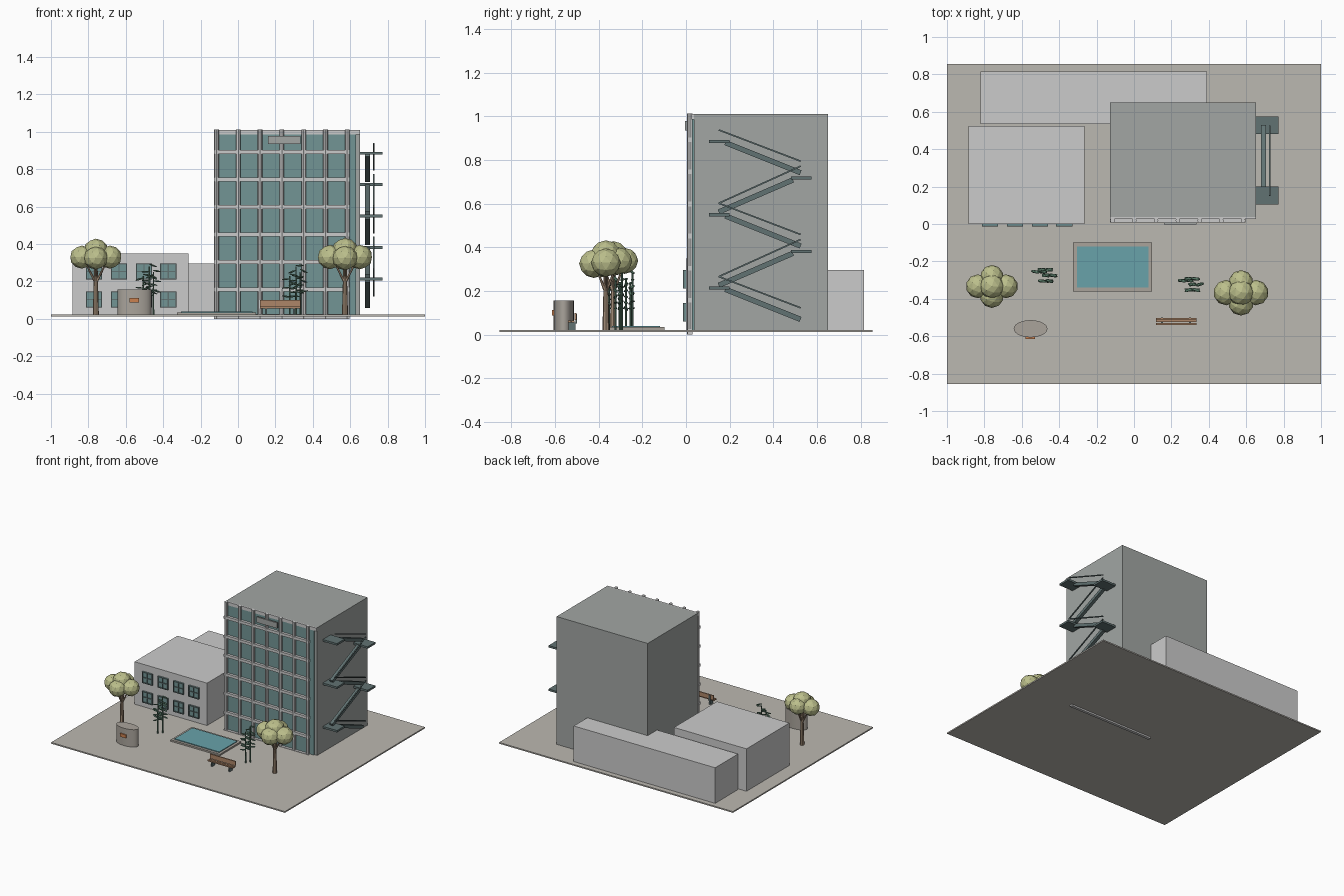
import bpy, math, random
from mathutils import Vector

if "Cube" in bpy.data.objects:
    bpy.data.objects.remove(bpy.data.objects["Cube"])

random.seed(4)


def mat(name, c):
    m = bpy.data.materials.new(name)
    m.diffuse_color = (*c, 1)
    m.use_nodes = True
    m.node_tree.nodes["Principled BSDF"].inputs["Base Color"].default_value = m.diffuse_color
    return m


PAVING = mat("paving", (0.50, 0.48, 0.44))
GLASS = mat("glass", (0.17, 0.30, 0.30))
WATER = mat("water", (0.14, 0.36, 0.40))
CONCRETE = mat("concrete", (0.36, 0.38, 0.37))
STEEL = mat("steel", (0.12, 0.17, 0.17))
STONE = mat("stone", (0.40, 0.37, 0.33))
WOOD = mat("wood", (0.42, 0.24, 0.14))
ORANGE = mat("orange", (0.60, 0.22, 0.08))
BARK = mat("bark", (0.36, 0.26, 0.18))
LEAF = mat("leaf", (0.50, 0.52, 0.26))
DARKLEAF = mat("dark_leaf", (0.10, 0.20, 0.14))


def finish(name, m):
    o = bpy.context.object
    o.name = name
    if m:
        o.data.materials.append(m)
    return o


def box(name, x0, x1, y0, y1, z0, z1, m=None):
    bpy.ops.mesh.primitive_cube_add(size=1, location=((x0 + x1) / 2, (y0 + y1) / 2, (z0 + z1) / 2))
    bpy.context.object.scale = (x1 - x0, y1 - y0, z1 - z0)
    return finish(name, m)


def rod(name, a, b, r0, r1, m, n=8):
    a, b = Vector(a), Vector(b)
    d = b - a
    bpy.ops.mesh.primitive_cone_add(vertices=n, radius1=r0, radius2=r1, depth=d.length, location=(a + b) / 2,
                                    rotation=d.to_track_quat('Z', 'Y').to_euler())
    return finish(name, m)


def beam(name, x0, x1, a, b, t, m):
    # sloped box in the yz plane, from a to b
    dy, dz = b[0] - a[0], b[1] - a[1]
    bpy.ops.mesh.primitive_cube_add(size=1, location=((x0 + x1) / 2, (a[0] + b[0]) / 2, (a[1] + b[1]) / 2),
                                    rotation=(math.atan2(dz, dy), 0, 0))
    bpy.context.object.scale = (x1 - x0, math.hypot(dy, dz), t)
    return finish(name, m)


# Site and building masses
G = 0.022
box("ground_slab", -1, 1, -0.855, 0.855, 0.012, G, PAVING)
box("tower", -0.127, 0.652, 0.037, 0.65, G, 1.01, CONCRETE)
box("low_wing", -0.885, -0.265, 0, 0.525, G, 0.35)
box("rear_wing", -0.82, 0.39, 0.535, 0.815, G, 0.297)

# Curtain wall: glass sheet with a grid of columns and bands
box("curtain_glass", -0.12, 0.63, 0.028, 0.038, G, 0.985, GLASS)
for i in range(7):
    x = -0.115 + i * 0.1165
    rod("facade_column", (x, 0.018, 0), (x, 0.018, 1.013), 0.0125, 0.0125, None)
for i in range(7):
    z = 0.0125 + i * 0.147
    box("facade_band", -0.128, 0.597, 0.008, 0.03, z - 0.0125, z + 0.0125 if i == 0 else z + 0.009)
box("facade_top_band", -0.127, 0.652, 0.026, 0.037, 0.985, 1.01)
box("blank_sign", 0.16, 0.335, -0.004, 0.008, 0.935, 0.978, CONCRETE)

# Windows of the low wing
for x in (-0.77, -0.637, -0.503, -0.373):
    for z in (0.103, 0.254):
        h = 0.043
        box("window_glass", x - h, x + h, -0.008, 0.002, z - h, z + h, GLASS)
        for s in (-1, 0, 1):
            w = 0.003
            c = s * (h - w)
            box("window_upright", x + c - w, x + c + w, -0.014, 0, z - h, z + h, STEEL)
            box("window_rail", x - h, x + h, -0.014, 0, z + c - w, z + c + w, STEEL)

# Zigzag outside stair
for i in range(5):
    z = 0.213 + i * 0.168
    near = i % 2 == 0
    y = 0.105 if near else 0.48
    box("stair_landing", 0.65, 0.773, y, y + 0.095, z - 0.007, z + 0.008, STEEL)
    if near:
        a, b = (0.18, z - 0.005), (0.525, z - 0.143)
        ra, rb = (0.15, z + 0.053), (0.525, z - 0.09)
    else:
        a, b = (0.49, z - 0.008), (0.15, z - 0.155)
        ra, rb = (0.525, z + 0.055), (0.15, z - 0.115)
    beam("stair_flight", 0.68, 0.706, a, b, 0.024, STEEL)
    beam("stair_handrail", 0.721, 0.729, ra, rb, 0.007, STEEL)

# Pool
for s in (0, 1):
    y = (-0.36, -0.12)[s]
    x = (-0.325, 0.075)[s]
    box("pool_rim", -0.325, 0.097, y, y + 0.021, G, 0.034, STONE)
    box("pool_rim_side", x, x + 0.021, -0.34, -0.12, G, 0.034, STONE)
box("pool_water", -0.306, 0.077, -0.34, -0.12, G, 0.04, WATER)

# Bench
for y in (-0.541, -0.524):
    box("bench_seat_slat", 0.117, 0.335, y, y + 0.013, 0.056, 0.065, WOOD)
box("bench_back", 0.117, 0.335, -0.511, -0.502, 0.066, 0.1, WOOD)
for x in (0.15, 0.3):
    box("bench_leg", x - 0.006, x + 0.006, -0.538, -0.506, G, 0.056, STEEL)
    box("bench_back_post", x - 0.006, x + 0.006, -0.506, -0.5, 0.05, 0.095, STEEL)

# Oval stone marker with a plain plaque
bpy.ops.mesh.primitive_cylinder_add(vertices=32, radius=1, depth=0.134, location=(-0.553, -0.56, G + 0.067))
bpy.context.object.scale = (0.09, 0.046, 1)
bpy.ops.object.transform_apply(location=False, rotation=False, scale=True)
bpy.ops.object.shade_smooth_by_angle()
finish("stone_marker", STONE)
box("marker_plaque", -0.58, -0.53, -0.614, -0.6, 0.087, 0.112, ORANGE)

# Round trees
for x, y, k in ((-0.76, -0.333, 1.0), (0.572, -0.367, 1.06)):
    rod("tree_trunk", (x, y, G), (x, y, 0.3), 0.016, 0.009, BARK)
    for dx, dy in ((1, 0), (-1, 0), (0, 1), (0, -1)):
        rod("tree_branch", (x, y, 0.19), (x + dx * 0.06, y + dy * 0.045, 0.31), 0.007, 0.004, BARK, 6)
    for dx, dy, z, r in ((0, 0, 0.365, 0.066), (1, 0, 0.33, 0.064), (-1, 0, 0.33, 0.064),
                         (0, 1, 0.338, 0.062), (0, -1, 0.325, 0.064)):
        bpy.ops.mesh.primitive_ico_sphere_add(subdivisions=2, radius=r * k,
                                              location=(x + dx * 0.075 * k, y + dy * 0.052 * k, z))
        bpy.context.object.scale.z = 0.96
        finish("tree_crown", LEAF)

# Slender shrubs: thin canes with flat leaves
for x, y in ((-0.482, -0.27), (0.302, -0.318)):
    for dx, dy, h in ((-0.025, 0.015, 0.23), (0.008, 0.025, 0.28), (0.03, -0.005, 0.25), (0.01, -0.035, 0.22)):
        cx, cy = x + dx, y + dy
        rod("cane", (cx, cy, G), (cx, cy, h), 0.005, 0.004, DARKLEAF, 6)
        for i in range(6):
            s = 1 if i % 2 else -1
            z = 0.12 + (h - 0.115) * i / 5
            bpy.ops.mesh.primitive_ico_sphere_add(subdivisions=1, radius=1, location=(cx + s * 0.02, cy, z),
                                                  rotation=(0, s * random.uniform(-0.2, 0.5),
                                                            random.uniform(-0.4, 0.4)))
            bpy.context.object.scale = (0.026, 0.009, 0.005)
            finish("cane_leaf", DARKLEAF)
